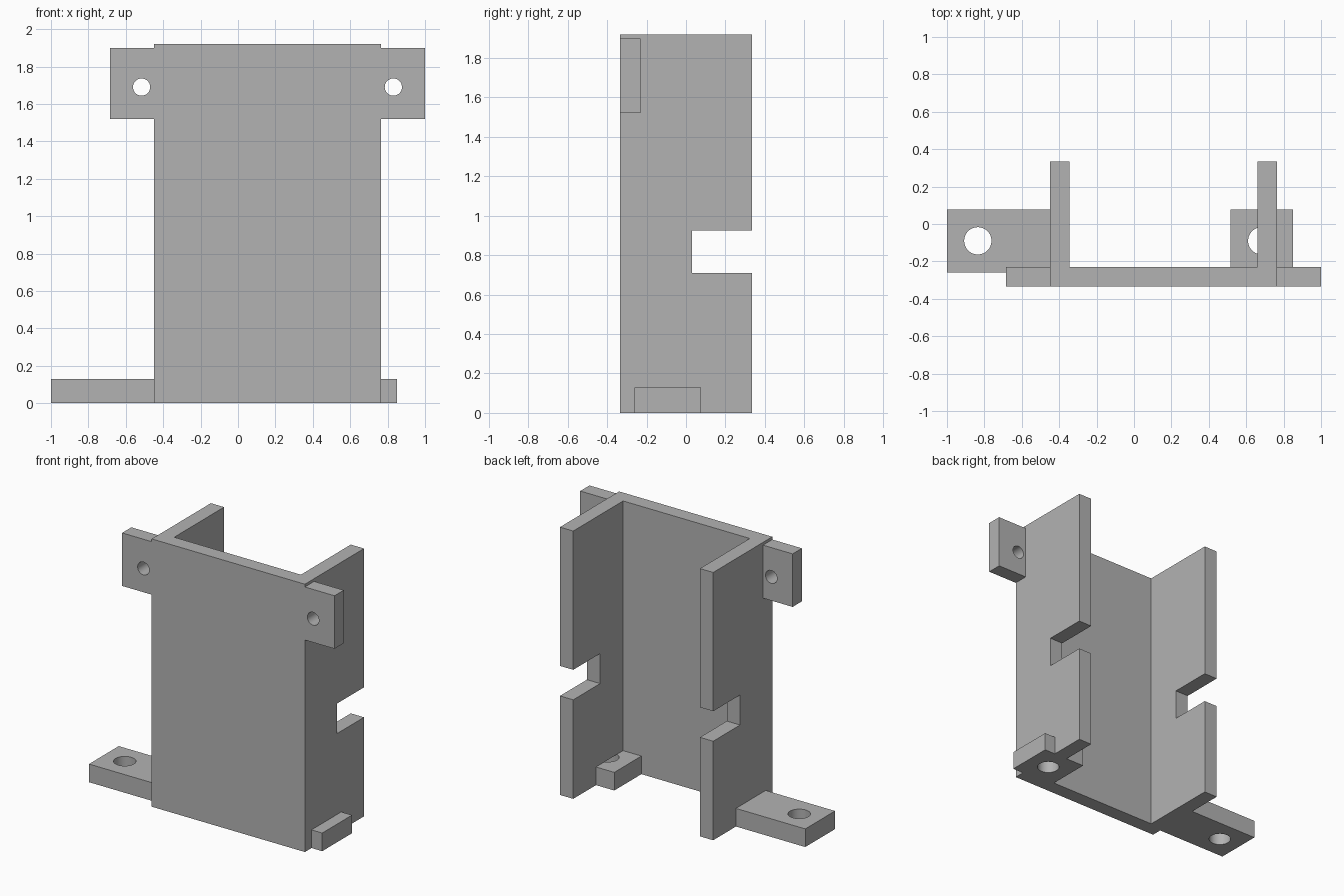
import bpy, bmesh, math
from mathutils import Matrix

cube = bpy.data.objects.get("Cube")
if cube:
    bpy.data.objects.remove(cube, do_unlink=True)

grey = bpy.data.materials.new("plain grey")
grey.use_nodes = True
colour = (0.45, 0.45, 0.45, 1)
grey.diffuse_color = colour
grey.node_tree.nodes["Principled BSDF"].inputs["Base Color"].default_value = colour


def add_object(name, bm):
    mesh = bpy.data.meshes.new(name)
    bmesh.ops.recalc_face_normals(bm, faces=bm.faces)
    bm.to_mesh(mesh)
    bm.free()
    mesh.materials.append(grey)
    obj = bpy.data.objects.new(name, mesh)
    bpy.context.scene.collection.objects.link(obj)
    return obj


def box(name, x, y, z):
    bm = bmesh.new()
    bmesh.ops.create_cube(bm, size=1)
    for v in bm.verts:
        v.co = [(r[0] + r[1]) / 2 + c * (r[1] - r[0]) for c, r in zip(v.co, (x, y, z))]
    return add_object(name, bm)


def cylinder(name, centre, radius, depth, turn=0):
    bm = bmesh.new()
    matrix = Matrix.Translation(centre) @ Matrix.Rotation(turn, 4, "X")
    bmesh.ops.create_cone(bm, cap_ends=True, segments=48, radius1=radius,
                          radius2=radius, depth=depth, matrix=matrix)
    return add_object(name, bm)


def combine(target, tool, operation):
    tool.hide_render = True
    mod = target.modifiers.new(tool.name, "BOOLEAN")
    mod.operation, mod.solver, mod.object = operation, "EXACT", tool
    bpy.context.view_layer.objects.active = target
    bpy.ops.object.modifier_apply(modifier=mod.name)
    bpy.data.objects.remove(tool, do_unlink=True)


LEFT, RIGHT = -0.45, 0.765        # outer faces of the channel
FRONT, BACK, HEIGHT = -0.335, 0.335, 1.92
THICK = 0.105
MIDDLE = (LEFT + RIGHT) / 2

# Open channel: solid block with its core removed
bracket = box("mounting_bracket", (LEFT, RIGHT), (FRONT, BACK), (0, HEIGHT))
combine(bracket, box("core", (LEFT + THICK, RIGHT - THICK), (FRONT + THICK, 1),
                     (-1, 3)), "DIFFERENCE")

# Notch through the rear edges of both walls
combine(bracket, box("notch", (-1, 1), (0.03, 1), (0.71, 0.925)), "DIFFERENCE")

# Upper ears
combine(bracket, box("ears", (-0.685, 1.0), (FRONT, FRONT + THICK), (1.52, 1.9)), "UNION")

# Long and short feet
for name, x in (("long_foot", (-1, LEFT + 0.05)), ("short_foot", (0.515, 0.85))):
    combine(bracket, box(name, x, (-0.26, 0.077), (0, 0.13)), "UNION")

# Screw holes in ears and feet
for side in (-1, 1):
    combine(bracket, cylinder("ear_hole", (MIDDLE + side * 0.673, FRONT, 1.69),
                              0.046, 0.5, math.pi / 2), "DIFFERENCE")
for x in (-0.835, 0.683):
    combine(bracket, cylinder("foot_hole", (x, -0.09, 0.03), 0.073, 0.2), "DIFFERENCE")

bpy.ops.object.select_all(action="DESELECT")
bracket.select_set(True)
bpy.context.view_layer.objects.active = bracket
bpy.ops.object.shade_smooth_by_angle(angle=math.radians(30))
